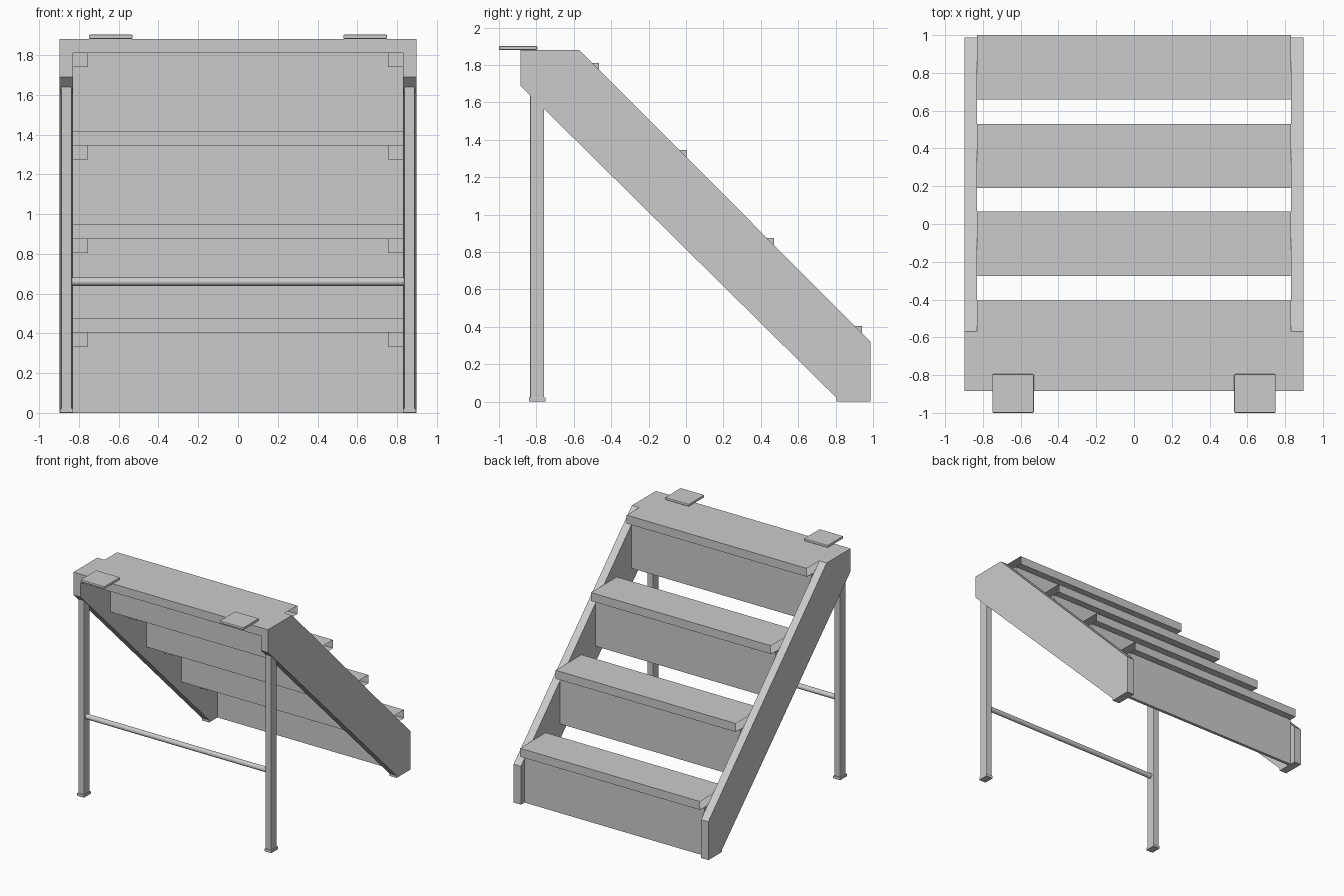
import bpy, bmesh

if "Cube" in bpy.data.objects:
    bpy.data.objects.remove(bpy.data.objects["Cube"])


def finish(name, bm):
    bmesh.ops.recalc_face_normals(bm, faces=bm.faces)
    me = bpy.data.meshes.new(name)
    bm.to_mesh(me)
    bm.free()
    ob = bpy.data.objects.new(name, me)
    bpy.context.collection.objects.link(ob)
    return ob


def box(name, lo, hi, bevel=0.0):
    bm = bmesh.new()
    bmesh.ops.create_cube(bm, size=1)
    for v in bm.verts:
        for i in range(3):
            v.co[i] = lo[i] if v.co[i] < 0 else hi[i]
    if bevel:
        bmesh.ops.bevel(bm, geom=bm.edges[:], offset=bevel, segments=2,
                        profile=0.5, affect='EDGES')
    return finish(name, bm)


def extrude_x(name, profile, x0, x1, caps=True):
    """Sweep a closed (y, z) profile along x, optionally with open ends."""
    bm = bmesh.new()
    a = [bm.verts.new((x0, y, z)) for y, z in profile]
    b = [bm.verts.new((x1, y, z)) for y, z in profile]
    n = len(profile)
    for i in range(n):
        j = (i + 1) % n
        bm.faces.new((a[i], a[j], b[j], b[i]))
    if caps:
        bm.faces.new(a)
        bm.faces.new(b)
    return finish(name, bm)


def span(s, a, b):
    return min(s * a, s * b), max(s * a, s * b)


IN, OUT = 0.83, 0.897
stringer = [(-0.885, 1.88), (-0.57, 1.88), (0.987, 0.32), (0.987, 0),
            (0.805, 0), (0.805, 0.02), (-0.885, 1.69)]

for s, side in ((-1, "left"), (1, "right")):
    # Sloping side board
    extrude_x(f"{side}_stringer", stringer, *span(s, IN, OUT))
    # Rear support leg with foot cap
    x0, x1 = span(s, 0.836, 0.89)
    box(f"{side}_leg", (x0, -0.833, 0.01), (x1, -0.758, 1.66), 0.005)
    x0, x1 = span(s, 0.83, 0.896)
    box(f"{side}_foot", (x0, -0.84, 0), (x1, -0.75, 0.023), 0.003)
    # Mounting pad on top
    x0, x1 = span(s, 0.53, 0.75)
    box(f"{side}_pad", (x0, -1.0, 1.88), (x1, -0.795, 1.902), 0.006)

# Treads (open-ended), risers and brackets
tops = (0.475, 0.945, 1.415, 1.88)
fronts = (1.0, 0.53, 0.065, -0.405)
for i, (top, front) in enumerate(zip(tops, fronts), 1):
    back = -0.885 if i == 4 else front - 0.34
    low = top - 0.07
    extrude_x(f"tread_{i}", [(front, top), (back, top), (back, low), (front, low)],
              -IN, IN, caps=False)
    bottom = 0.0 if i == 1 else tops[i - 2]
    box(f"riser_{i}", (-IN, front - 0.085, bottom), (IN, front - 0.06, low))
    for s, side in ((-1, "left"), (1, "right")):
        x0, x1 = span(s, 0.755, IN)
        box(f"{side}_bracket_{i}", (x0, front - 0.32, low - 0.07),
            (x1, front - 0.085, low))

# Round cross bar between the legs
bpy.ops.mesh.primitive_cylinder_add(vertices=24, radius=0.021, depth=1.68,
                                    location=(0, -0.795, 0.66),
                                    rotation=(0, 1.5707963, 0))
bar = bpy.context.object
bar.name = "cross_bar"
bpy.ops.object.shade_smooth_by_angle()
